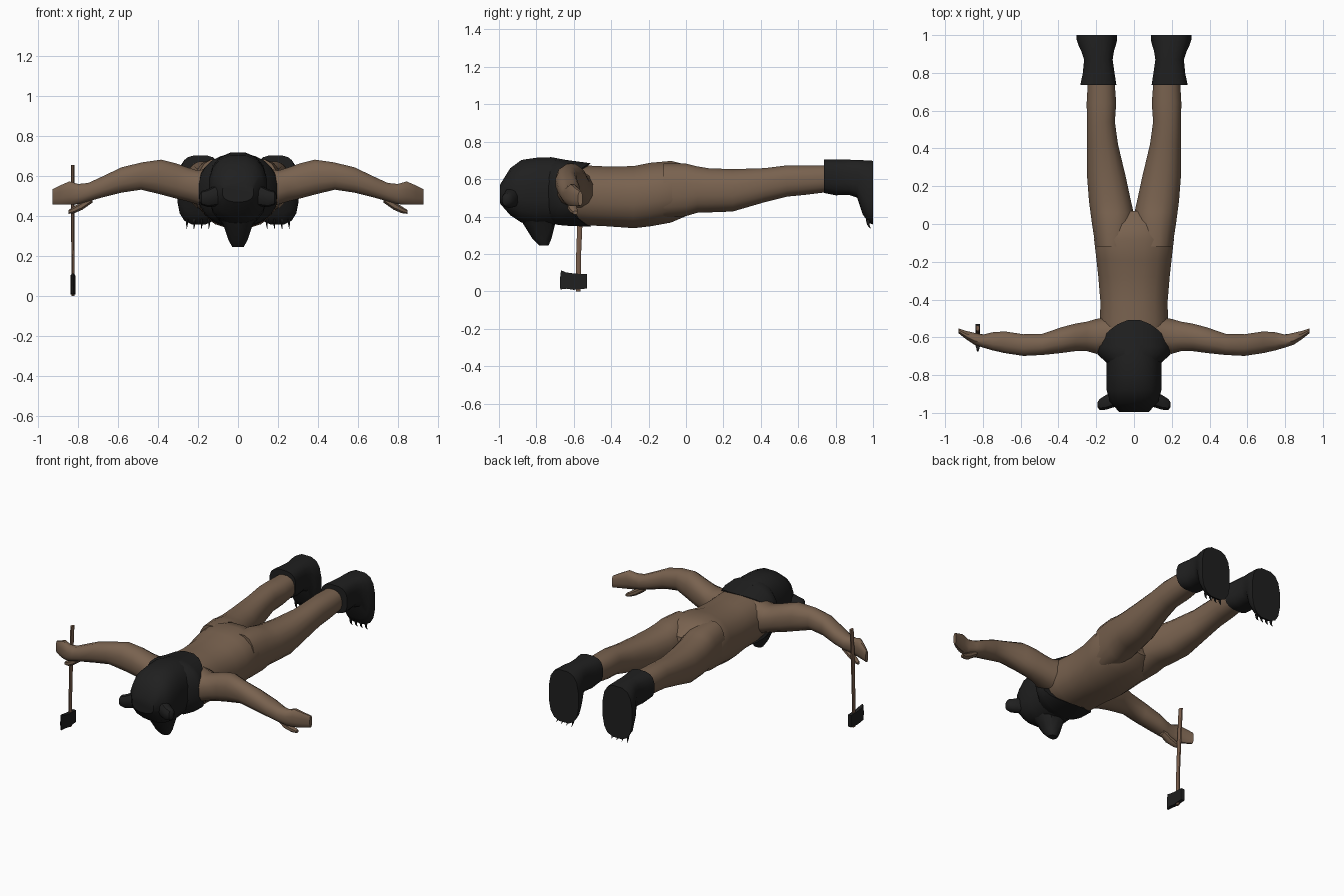
import bpy, math
from mathutils import Vector


def material(name, rgb):
    m = bpy.data.materials.new(name)
    m.diffuse_color = (*rgb, 1)
    return m


SKIN = material("brown skin", (0.19, 0.122, 0.078))
FUR = material("black fur", (0.014, 0.014, 0.014))
WOOD = material("brown wood", (0.19, 0.11, 0.07))


def add(name, verts, faces, mat, smooth=40):
    me = bpy.data.meshes.new(name)
    me.from_pydata(verts, [], faces)
    me.materials.append(mat)
    ob = bpy.data.objects.new(name, me)
    bpy.context.collection.objects.link(ob)
    bpy.ops.object.select_all(action='DESELECT')
    ob.select_set(True)
    bpy.context.view_layer.objects.active = ob
    bpy.ops.object.mode_set(mode='EDIT')
    bpy.ops.mesh.select_all(action='SELECT')
    bpy.ops.mesh.normals_make_consistent(inside=False)
    bpy.ops.object.mode_set(mode='OBJECT')
    if smooth:
        bpy.ops.object.shade_smooth_by_angle(angle=math.radians(smooth))
    return ob


def loft(name, axis, sections, mat, side=1, n=16, power=0.85, smooth=40, bend=0):
    """Sections are (position on axis, low a, high a, low b, high b)."""
    verts = []
    for k, (p, a0, a1, b0, b1) in enumerate(sections):
        for i in range(n):
            t = math.tau * (i + 0.5) / n
            c, s = math.cos(t), math.sin(t)
            c = math.copysign(abs(c) ** power, c)
            s = math.copysign(abs(s) ** power, s)
            a = (a0 + a1) / 2 + c * (a1 - a0) / 2
            b = (b0 + b1) / 2 + s * (b1 - b0) / 2
            # the last ring may curve back towards the sides
            q = p - bend * c * c if k == len(sections) - 1 else p
            x, y, z = {'x': (q, a, b), 'y': (a, q, b), 'z': (a, b, q)}[axis]
            verts.append((x * side, y, z))
    m = len(sections)
    faces = [(r * n + i, r * n + (i + 1) % n, (r + 1) * n + (i + 1) % n, (r + 1) * n + i)
             for r in range(m - 1) for i in range(n)]
    faces += [tuple(range(n)), tuple(range((m - 1) * n, m * n))]
    return add(name, verts, faces, mat, smooth)


# torso, from neck to crotch
loft("torso", 'y', [
    (-0.70, -0.14, 0.14, 0.40, 0.66), (-0.62, -0.18, 0.18, 0.365, 0.675),
    (-0.52, -0.185, 0.185, 0.35, 0.675), (-0.42, -0.18, 0.18, 0.345, 0.67),
    (-0.28, -0.192, 0.192, 0.335, 0.672), (-0.19, -0.202, 0.202, 0.345, 0.69),
    (-0.08, -0.215, 0.215, 0.365, 0.70), (0.00, -0.19, 0.19, 0.40, 0.68),
    (0.07, -0.08, 0.08, 0.45, 0.62)], SKIN)

# hood: head and collar
loft("hood_head", 'y', [
    (-0.995, -0.08, 0.08, 0.47, 0.57), (-0.94, -0.13, 0.13, 0.405, 0.66),
    (-0.88, -0.147, 0.147, 0.365, 0.705), (-0.80, -0.147, 0.147, 0.35, 0.717),
    (-0.72, -0.147, 0.147, 0.355, 0.72), (-0.64, -0.15, 0.15, 0.36, 0.705)], FUR, power=0.8)
loft("hood_collar", 'y', [
    (-0.74, -0.14, 0.14, 0.37, 0.70), (-0.69, -0.195, 0.195, 0.355, 0.712),
    (-0.65, -0.203, 0.203, 0.35, 0.705), (-0.505, -0.195, 0.195, 0.344, 0.686)],
    FUR, n=24, bend=0.13)
loft("hood_snout", 'z', [
    (0.245, -0.03, 0.03, -0.785, -0.735), (0.28, -0.05, 0.05, -0.82, -0.72),
    (0.36, -0.078, 0.078, -0.87, -0.70), (0.42, -0.12, 0.12, -0.91, -0.69)], FUR, n=10)

for s, tag in ((1, "left"), (-1, "right")):
    loft(tag + "_ear", 'x', [
        (0.10, -0.97, -0.88, 0.45, 0.56), (0.15, -0.985, -0.905, 0.445, 0.535),
        (0.182, -0.985, -0.925, 0.455, 0.525), (0.194, -0.97, -0.945, 0.475, 0.505)],
        FUR, s, n=10)

    # arm down to the flat hand
    loft(tag + "_arm", 'x', [
        (0.08, -0.68, -0.48, 0.42, 0.66), (0.20, -0.69, -0.50, 0.455, 0.63),
        (0.25, -0.675, -0.515, 0.47, 0.645), (0.31, -0.675, -0.525, 0.485, 0.666),
        (0.385, -0.685, -0.545, 0.505, 0.685), (0.485, -0.695, -0.58, 0.53, 0.67),
        (0.585, -0.70, -0.582, 0.515, 0.645), (0.685, -0.685, -0.567, 0.49, 0.597),
        (0.75, -0.67, -0.572, 0.472, 0.567), (0.80, -0.655, -0.585, 0.458, 0.562),
        (0.845, -0.64, -0.575, 0.455, 0.575), (0.89, -0.61, -0.565, 0.455, 0.555),
        (0.93, -0.578, -0.552, 0.457, 0.535)], SKIN, s, n=12)
    loft(tag + "_thumb", 'x', [
        (0.73, -0.635, -0.59, 0.465, 0.51), (0.78, -0.635, -0.585, 0.43, 0.475),
        (0.82, -0.62, -0.58, 0.413, 0.45), (0.85, -0.605, -0.58, 0.41, 0.43)],
        SKIN, s, n=8)

    # leg from hip to ankle
    loft(tag + "_leg", 'y', [
        (-0.12, 0.02, 0.205, 0.39, 0.685), (0.00, 0.0, 0.224, 0.40, 0.685),
        (0.06, 0.0, 0.232, 0.418, 0.67), (0.12, 0.014, 0.24, 0.42, 0.66),
        (0.25, 0.042, 0.25, 0.425, 0.655), (0.42, 0.083, 0.25, 0.475, 0.66),
        (0.54, 0.10, 0.25, 0.505, 0.675), (0.64, 0.093, 0.252, 0.515, 0.675),
        (0.76, 0.102, 0.245, 0.53, 0.675)], SKIN, s)

    # furry foot with the toes pointing down
    loft(tag + "_foot", 'y', [
        (0.737, 0.092, 0.285, 0.525, 0.705), (0.80, 0.102, 0.272, 0.512, 0.705),
        (0.87, 0.112, 0.265, 0.515, 0.705), (0.915, 0.105, 0.28, 0.50, 0.704),
        (0.945, 0.095, 0.295, 0.41, 0.703), (0.975, 0.088, 0.305, 0.365, 0.702),
        (1.0, 0.088, 0.305, 0.355, 0.70)], FUR, s, power=0.7)
    for i in range(4):
        x = 0.145 + i * 0.037
        loft(f"{tag}_claw_{i + 1}", 'z', [
            (0.335, x + 0.001, x + 0.003, 0.985, 0.988), (0.355, x - 0.004, x + 0.004, 0.968, 0.982),
            (0.385, x - 0.008, x + 0.008, 0.96, 0.985)], FUR, s, n=5)

# axe held in the right hand
loft("axe_handle", 'z', [
    (0.0, -0.835, -0.818, -0.59, -0.562), (0.20, -0.835, -0.818, -0.588, -0.56),
    (0.42, -0.838, -0.818, -0.58, -0.55), (0.655, -0.838, -0.818, -0.567, -0.535)],
    WOOD, n=8)
outline = [(-0.53, 0.015), (-0.53, 0.092), (-0.60, 0.095), (-0.645, 0.102),
           (-0.668, 0.113), (-0.675, 0.06), (-0.672, 0.01), (-0.64, 0.014), (-0.60, 0.008)]
k = len(outline)
verts = [(-0.827 + d * (0.004 if y < -0.66 else 0.012), y, z) for d in (-1, 1) for y, z in outline]
faces = [tuple(range(k)), tuple(range(k, 2 * k))]
faces += [(i, (i + 1) % k, k + (i + 1) % k, k + i) for i in range(k)]
add("axe_blade", verts, faces, FUR, 0)
